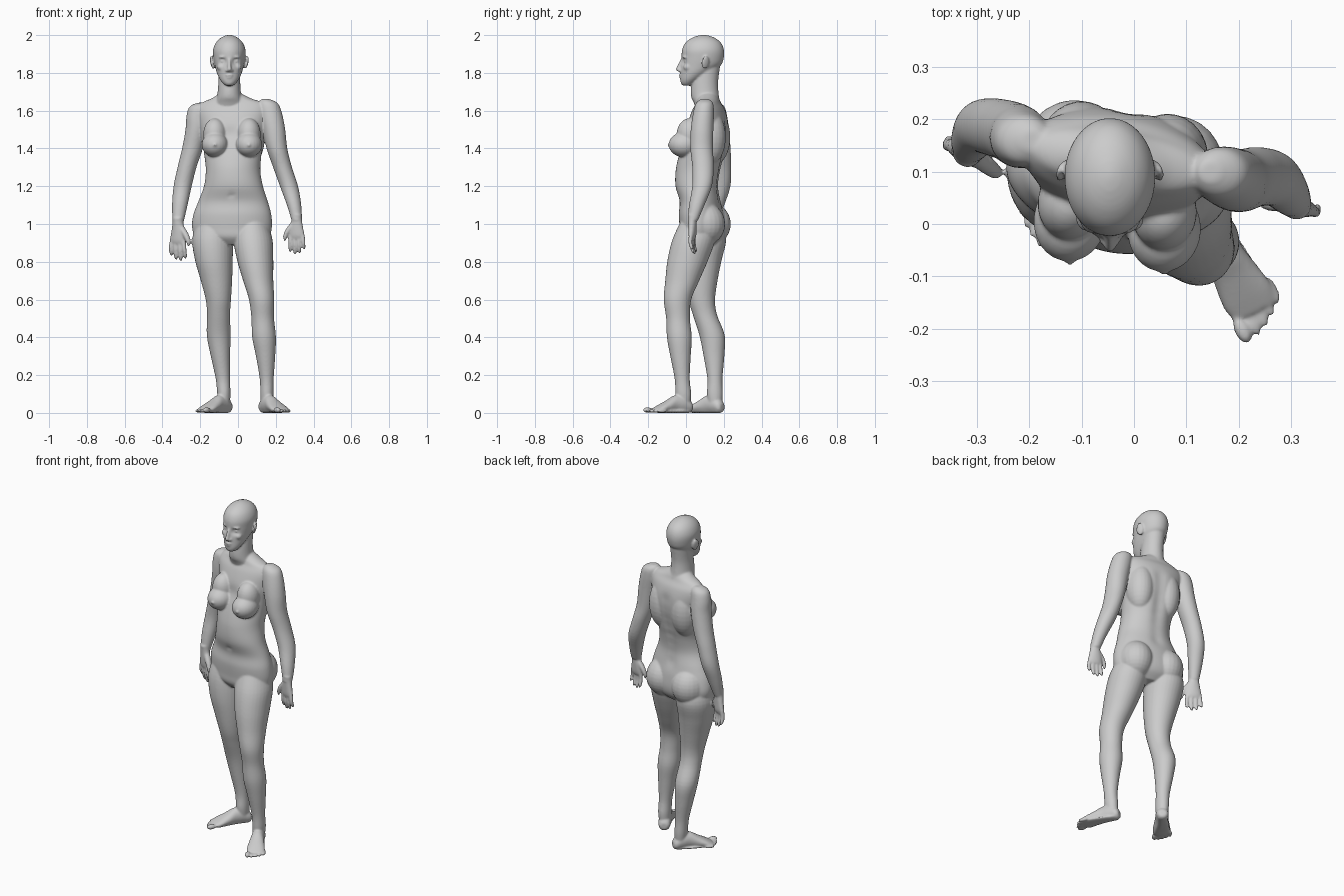
import bpy, bmesh, math
from mathutils import Matrix, Vector

bm = bmesh.new()
I = Matrix.Identity(4)


def spline(rows, steps):
    # Catmull-Rom interpolation of section rows
    out = []
    for i in range(len(rows) - 1):
        a, b, c, d = (rows[max(0, min(len(rows) - 1, i + k))] for k in (-1, 0, 1, 2))
        for j in range(steps):
            t = j / steps
            out.append([0.5 * (2 * q + (r - p) * t + (2 * p - 5 * q + 4 * r - s) * t * t
                               + (3 * q - p - 3 * r + s) * t ** 3)
                        for p, q, r, s in zip(a, b, c, d)])
    return out + [list(rows[-1])]


def loft(rows, yaw=0, mat=I, seg=32, steps=5):
    # rows: (z, centre x, centre y, radius x, radius y)
    rings, ca, sa = [], math.cos(math.radians(yaw)), math.sin(math.radians(yaw))
    for z, cx, cy, rx, ry in spline(rows, steps):
        rx, ry = max(rx, 0.002), max(ry, 0.002)
        ring = []
        for k in range(seg):
            a = 2 * math.pi * k / seg
            x, y = rx * math.cos(a), ry * math.sin(a)
            ring.append(bm.verts.new(mat @ Vector((cx + x * ca - y * sa, cy + x * sa + y * ca, z))))
        rings.append(ring)
    for r, q in zip(rings, rings[1:]):
        for k in range(seg):
            n = (k + 1) % seg
            bm.faces.new((r[k], r[n], q[n], q[k]))
    bm.faces.new(rings[0][::-1])
    bm.faces.new(rings[-1])
    return [v for r in rings for v in r]


def ball(c, r, yaw=0, tilt=0, mat=I):
    m = (mat @ Matrix.Translation(c) @ Matrix.Rotation(math.radians(yaw), 4, 'Z')
         @ Matrix.Rotation(math.radians(tilt), 4, 'Y') @ Matrix.Diagonal((*r, 1)))
    bmesh.ops.create_uvsphere(bm, u_segments=24, v_segments=16, radius=1, matrix=m)


def push(verts, c, r, off):
    c, off = Vector(c), Vector(off)
    for v in verts:
        v.co += off * math.exp(-(v.co - c).length_squared / (r * r))


# torso
torso = loft([(0.89, -0.025, 0.075, 0.10, 0.07), (0.93, -0.03, 0.08, 0.19, 0.105),
              (0.98, -0.032, 0.085, 0.213, 0.115), (1.05, -0.03, 0.08, 0.208, 0.115),
              (1.12, -0.026, 0.075, 0.185, 0.106), (1.2, -0.024, 0.058, 0.157, 0.112),
              (1.28, -0.026, 0.064, 0.145, 0.118), (1.35, -0.027, 0.08, 0.150, 0.120),
              (1.45, -0.03, 0.105, 0.163, 0.114), (1.53, -0.03, 0.115, 0.178, 0.105),
              (1.6, -0.032, 0.12, 0.188, 0.084), (1.64, -0.03, 0.12, 0.165, 0.062),
              (1.665, -0.035, 0.118, 0.105, 0.055), (1.69, -0.04, 0.115, 0.06, 0.045)],
             yaw=-9, seg=64)
for i in range(8):  # spine groove
    push(torso, (-0.015, 0.2, 1.14 + 0.055 * i), 0.035, (0, -0.012, 0))
push(torso, (-0.035, -0.045, 1.15), 0.014, (0, 0.008, 0))  # navel
push(torso, (-0.045, 0.01, 1.47), 0.04, (0, 0.01, 0))
for s in (-1, 1):  # shoulder blades and lats
    ball((-0.02 + 0.082 * s, 0.135 - 0.012 * s, 1.46), (0.08, 0.088, 0.15), -9)

# breasts
for x, y in ((0.058, -0.012), (-0.122, 0.008)):
    ball((x, y, 1.42), (0.07, 0.08, 0.066), -8)
    ball((x, y + 0.032, 1.475), (0.062, 0.07, 0.085), -8)
    ball((x, y - 0.078, 1.418), (0.009, 0.009, 0.009))

# buttocks
ball((-0.12, 0.125, 1.0), (0.1, 0.113, 0.115), -15)
ball((0.072, 0.095, 1.0), (0.1, 0.113, 0.115), -15)

# neck
loft([(1.58, -0.035, 0.125, 0.09, 0.06), (1.64, -0.042, 0.112, 0.078, 0.07),
      (1.68, -0.046, 0.1, 0.064, 0.074), (1.75, -0.046, 0.1, 0.058, 0.07),
      (1.83, -0.046, 0.115, 0.058, 0.065)])

# head
HX = -0.046
head = loft([(1.732, HX, 0.005, 0.018, 0.02), (1.742, HX, 0.008, 0.032, 0.034),
             (1.765, HX, 0.022, 0.05, 0.052), (1.80, HX, 0.05, 0.066, 0.079),
             (1.84, HX, 0.078, 0.077, 0.106), (1.88, HX, 0.088, 0.084, 0.112),
             (1.92, HX, 0.09, 0.086, 0.111), (1.955, HX, 0.091, 0.074, 0.097),
             (1.98, HX, 0.092, 0.053, 0.07), (1.995, HX, 0.092, 0.027, 0.036),
             (2.001, HX, 0.092, 0.006, 0.008)], seg=72, steps=7)
for s in (-1, 1):
    push(head, (HX + 0.033 * s, -0.018, 1.86), 0.017, (0, 0.02, 0))
    ball((HX + 0.034 * s, 0.004, 1.861), (0.015, 0.014, 0.011))        # eye
    ball((HX + 0.034 * s, -0.006, 1.884), (0.024, 0.013, 0.007), 18 * s, 5 * s)  # brow
    ball((HX + 0.043 * s, 0.01, 1.83), (0.022, 0.024, 0.02))           # cheek
    ball((HX + 0.012 * s, -0.03, 1.812), (0.009, 0.012, 0.008))        # nostril
    ball((HX + 0.09 * s, 0.102, 1.855), (0.008, 0.022, 0.036), 25 * s, 12 * s)  # ear
loft([(1.885, HX, -0.012, 0.009, 0.01), (1.862, HX, -0.02, 0.009, 0.014),
      (1.835, HX, -0.03, 0.010, 0.018), (1.817, HX, -0.036, 0.013, 0.018),
      (1.806, HX, -0.03, 0.010, 0.012)], seg=16)                       # nose
ball((HX, -0.024, 1.788), (0.021, 0.014, 0.0055))                      # lips
ball((HX, -0.022, 1.775), (0.018, 0.014, 0.006))
ball((HX, -0.012, 1.75), (0.02, 0.016, 0.014))                         # chin

# arms
loft([(1.662, 0.145, 0.1, 0.02, 0.02), (1.64, 0.16, 0.098, 0.05, 0.045),
      (1.59, 0.172, 0.093, 0.06, 0.055), (1.5, 0.19, 0.085, 0.06, 0.06),
      (1.4, 0.206, 0.083, 0.055, 0.06), (1.3, 0.236, 0.09, 0.05, 0.057),
      (1.2, 0.27, 0.085, 0.048, 0.052), (1.1, 0.297, 0.057, 0.038, 0.041),
      (1.02, 0.311, 0.036, 0.028, 0.028)])
loft([(1.642, -0.195, 0.16, 0.02, 0.02), (1.62, -0.207, 0.16, 0.05, 0.045),
      (1.57, -0.216, 0.163, 0.057, 0.055), (1.5, -0.221, 0.168, 0.057, 0.06),
      (1.4, -0.241, 0.178, 0.055, 0.058), (1.3, -0.27, 0.185, 0.05, 0.055),
      (1.2, -0.293, 0.185, 0.048, 0.05), (1.1, -0.308, 0.162, 0.041, 0.041),
      (1.0, -0.318, 0.138, 0.028, 0.028)])


# hands (t = side of the thumb)
def hand(wrist, yaw, t, size):
    m = Matrix.Translation(wrist) @ Matrix.Rotation(math.radians(yaw), 4, 'Z') @ Matrix.Scale(size, 4)
    loft([(0.03, 0, 0, 0.026, 0.026), (0, 0, 0, 0.028, 0.023), (-0.04, 0.002 * t, 0, 0.037, 0.021),
          (-0.08, 0, 0, 0.042, 0.018), (-0.1, 0, 0, 0.035, 0.012)], mat=m)
    for i, n in enumerate((0.08, 0.092, 0.086, 0.066)):
        x = t * (0.031 - 0.021 * i)
        loft([(-0.075, x, 0, 0.011, 0.011), (-0.09 - n * 0.4, x * 1.15, -0.002, 0.0105, 0.011),
              (-0.09 - n * 0.85, x * 1.2, 0.006, 0.009, 0.0095),
              (-0.09 - n, x * 1.2, 0.01, 0.004, 0.004)], mat=m, seg=12)
    loft([(-0.01, t * 0.015, 0, 0.016, 0.016), (-0.05, t * 0.043, -0.006, 0.017, 0.016),
          (-0.085, t * 0.06, -0.01, 0.012, 0.012), (-0.11, t * 0.062, -0.01, 0.005, 0.005)],
         mat=m, seg=12)


hand((0.311, 0.034, 1.02), -15, -1, 1.0)
hand((-0.318, 0.136, 1.0), -25, 1, 1.08)

# legs
loft([(1.02, 0.07, 0.065, 0.08, 0.09), (0.92, 0.079, 0.042, 0.103, 0.113),
      (0.81, 0.091, 0.01, 0.096, 0.108), (0.7, 0.107, -0.02, 0.08, 0.09),
      (0.6, 0.125, -0.045, 0.067, 0.073), (0.5, 0.131, -0.042, 0.06, 0.063),
      (0.4, 0.138, -0.035, 0.063, 0.066), (0.3, 0.146, -0.029, 0.051, 0.054),
      (0.18, 0.152, -0.02, 0.037, 0.04), (0.1, 0.153, -0.014, 0.035, 0.042),
      (0.04, 0.15, -0.012, 0.03, 0.035)])
loft([(1.02, -0.125, 0.1, 0.09, 0.09), (0.92, -0.134, 0.098, 0.108, 0.115),
      (0.81, -0.128, 0.084, 0.1, 0.105), (0.7, -0.114, 0.08, 0.083, 0.087),
      (0.6, -0.104, 0.083, 0.067, 0.071), (0.52, -0.103, 0.1, 0.061, 0.064),
      (0.41, -0.102, 0.138, 0.063, 0.067), (0.3, -0.093, 0.148, 0.051, 0.055),
      (0.18, -0.08, 0.153, 0.038, 0.04), (0.1, -0.075, 0.153, 0.035, 0.042),
      (0.04, -0.073, 0.155, 0.03, 0.035)])


# feet (s = outer side)
def foot(heel, yaw, s):
    m = (Matrix.Translation(heel) @ Matrix.Rotation(math.radians(yaw), 4, 'Z')
         @ Matrix.Rotation(math.pi / 2, 4, 'X'))
    loft([(0, 0, 0.03, 0.018, 0.018), (0.014, 0, 0.034, 0.032, 0.034), (0.055, 0, 0.046, 0.036, 0.047),
          (0.1, 0, 0.046, 0.037, 0.047), (0.145, 0.002 * s, 0.034, 0.045, 0.034),
          (0.19, 0.004 * s, 0.022, 0.051, 0.022), (0.222, 0.004 * s, 0.014, 0.044, 0.012)], mat=m)
    loft([(0.02, 0, 0.01, 0.026, 0.01), (0.1, 0.008 * s, 0.009, 0.034, 0.009),
          (0.2, 0.004 * s, 0.01, 0.048, 0.01)], mat=m)
    for i in range(5):
        r = 0.015 if i == 0 else 0.0105
        ball((s * (-0.033 + 0.0205 * i + (0.003 if i else 0)), r, 0.243 - 0.002 * i - 0.0022 * i * i),
             (r, r, 0.028), mat=m)


foot((0.13, 0.03, 0), 26, 1)
foot((-0.046, 0.193, 0), -37, -1)

# fuse everything into one smooth skin
bmesh.ops.recalc_face_normals(bm, faces=bm.faces)
mesh = bpy.data.meshes.new("human_figure")
bm.to_mesh(mesh)
bm.free()
body = bpy.data.objects.new("human_figure", mesh)
bpy.context.collection.objects.link(body)
fuse = body.modifiers.new("fuse", 'REMESH')
fuse.mode = 'VOXEL'
fuse.voxel_size = 0.0052
fuse.use_smooth_shade = True
soft = body.modifiers.new("soften", 'SMOOTH')
soft.factor = 0.5
soft.iterations = 7
